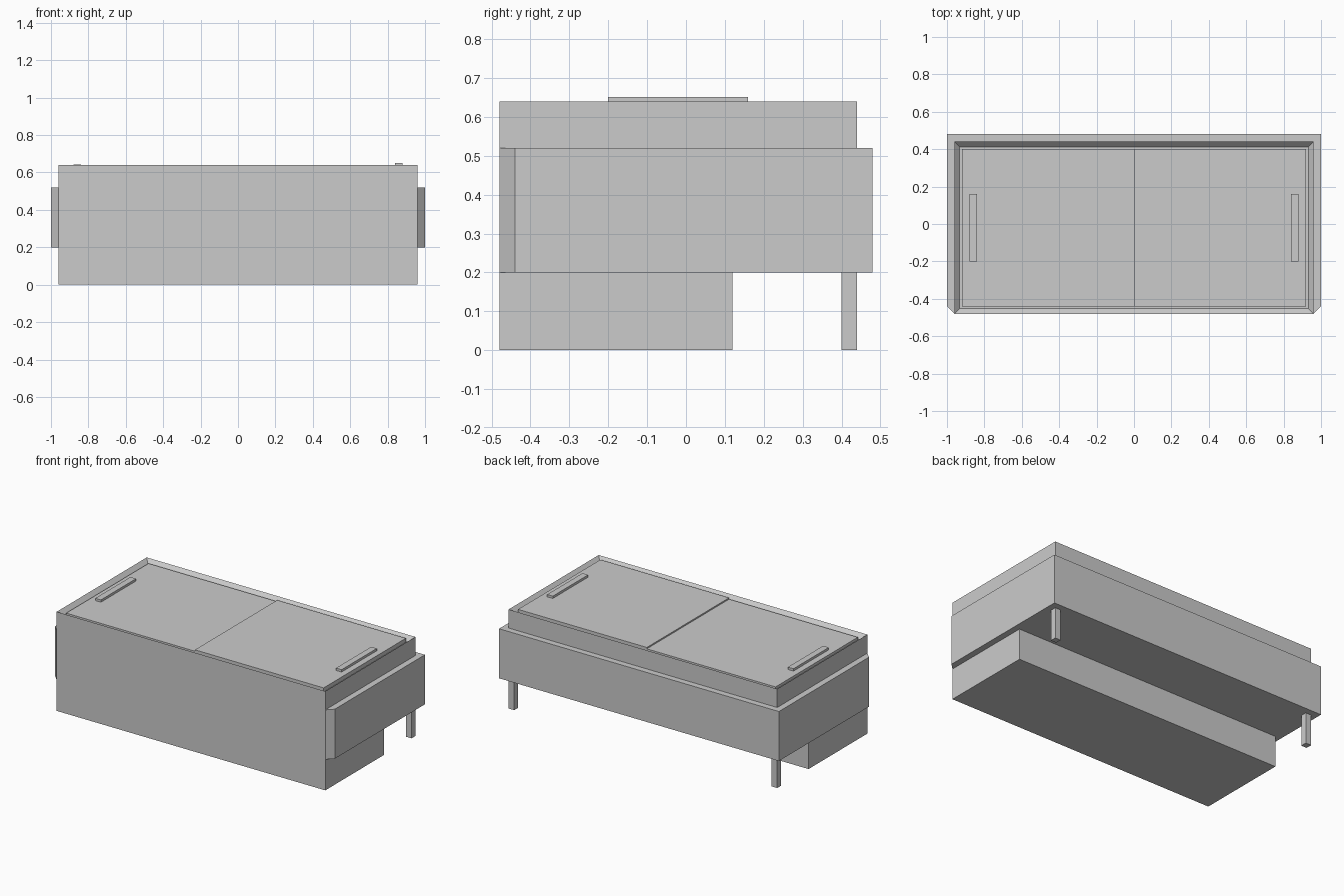
import bpy, bmesh
from mathutils import Vector

if "Cube" in bpy.data.objects:
    bpy.data.objects.remove(bpy.data.objects["Cube"])


def finish(name, bm):
    bmesh.ops.recalc_face_normals(bm, faces=bm.faces)
    mesh = bpy.data.meshes.new(name)
    bm.to_mesh(mesh)
    bm.free()
    obj = bpy.data.objects.new(name, mesh)
    bpy.context.collection.objects.link(obj)
    return obj


def prism(points, direction):
    """Extrude a closed outline along a vector."""
    bm = bmesh.new()
    face = bm.faces.new([bm.verts.new(p) for p in points])
    result = bmesh.ops.extrude_face_region(bm, geom=[face], use_keep_orig=True)
    verts = [g for g in result["geom"] if isinstance(g, bmesh.types.BMVert)]
    bmesh.ops.translate(bm, verts=verts, vec=Vector(direction))
    return bm


def box(name, x0, x1, y0, y1, z0, z1):
    outline = [(x0, y0, z0), (x1, y0, z0), (x1, y1, z0), (x0, y1, z0)]
    return finish(name, prism(outline, (0, 0, z1 - z0)))


# Body: stepped side profile, with a shallow recess inside the top rim
profile = [(-0.48, 0), (0.12, 0), (0.12, 0.2), (0.44, 0.2), (0.44, 0.64), (-0.48, 0.64)]
body = prism([(-0.96, y, z) for y, z in profile], (1.92, 0, 0))
body.faces.ensure_lookup_table()
top = max(body.faces, key=lambda f: f.calc_center_median().z)
bmesh.ops.recalc_face_normals(body, faces=body.faces)
bmesh.ops.inset_region(body, faces=[top], thickness=0.04)
bmesh.ops.translate(body, verts=top.verts, vec=(0, 0, -0.03))
finish("body", body)

# Bumper band around the sides and back, chamfered at the front ends
half = [(0.96, -0.48), (1, -0.44), (1, 0.48)]
band = half + [(-x, y) for x, y in reversed(half)]
band += [(-0.96, 0.44), (0.96, 0.44)]
finish("bumper_band", prism([(x, y, 0.2) for x, y in band], (0, 0, 0.32)))

# Sliding lids: the left one sits lower than the right one
for side, x0, x1, hx, z in (("left", -0.92, 0, -0.88, 0.627),
                            ("right", 0, 0.92, 0.84, 0.636)):
    box(side + "_lid", x0, x1, -0.44, 0.40, 0.61, z)
    box(side + "_handle", hx, hx + 0.04, -0.2, 0.16, z, z + 0.015)

# Back legs
for side, x in (("left", -0.96), ("right", 0.92)):
    box(side + "_back_leg", x, x + 0.04, 0.40, 0.44, 0, 0.2)
